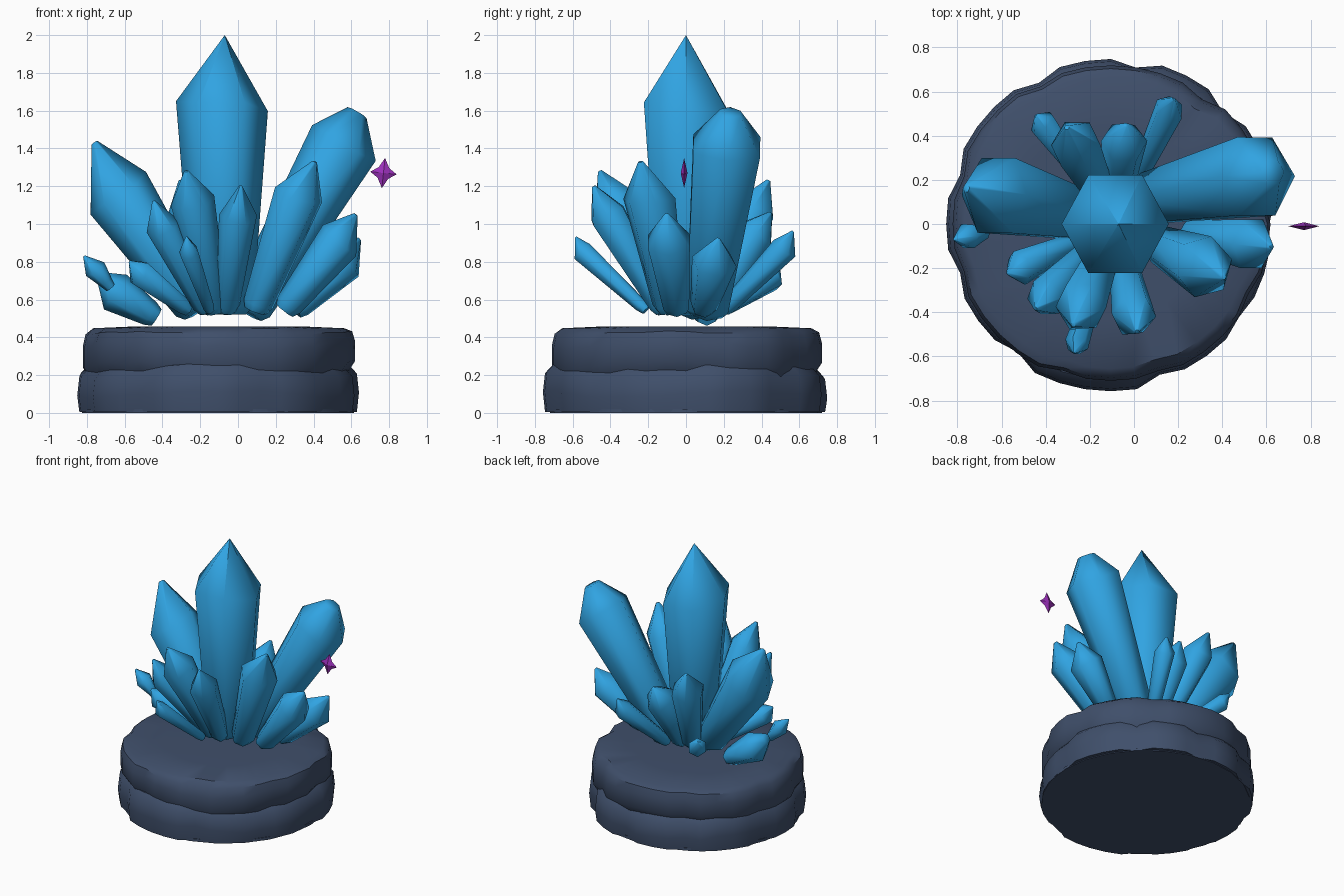
import bpy, bmesh, math, random
from mathutils import Vector

if "Cube" in bpy.data.objects:
    bpy.data.objects.remove(bpy.data.objects["Cube"])

random.seed(4)


def material(name, rgb):
    m = bpy.data.materials.new(name)
    m.diffuse_color = (*rgb, 1)
    m.use_nodes = True
    m.node_tree.nodes["Principled BSDF"].inputs["Base Color"].default_value = m.diffuse_color
    return m


BLUE = material("crystal blue", (0.03, 0.37, 0.76))
ROCK = material("slate rock", (0.05, 0.078, 0.145))
PURPLE = material("spark purple", (0.33, 0.03, 0.5))


def finish(bm, name, mat, angle):
    bmesh.ops.recalc_face_normals(bm, faces=bm.faces)
    me = bpy.data.meshes.new(name)
    bm.to_mesh(me)
    bm.free()
    me.materials.append(mat)
    ob = bpy.data.objects.new(name, me)
    bpy.context.collection.objects.link(ob)
    bpy.ops.object.select_all(action='DESELECT')
    ob.select_set(True)
    bpy.context.view_layer.objects.active = ob
    bpy.ops.object.shade_smooth_by_angle(angle=math.radians(angle))
    return ob


def loft(bm, rows):
    """Skin a stack of equal-length rings and close both ends."""
    rings = [[bm.verts.new(p) for p in row] for row in rows]
    n = len(rings[0])
    for a, b in zip(rings, rings[1:]):
        for i in range(n):
            j = (i + 1) % n
            bm.faces.new((a[i], a[j], b[j], b[i]))
    bm.faces.new(rings[0][::-1])
    bm.faces.new(rings[-1])


def crystal(name, base, shoulder, tip, r, cap=0.1, rot=0, taper=0.62):
    """Six-sided prism widening to an uneven shoulder, then a pointed end."""
    base, shoulder, tip = Vector(base), Vector(shoulder), Vector(tip)
    axis = (shoulder - base).normalized()
    u = Vector((0, 1, 0)).cross(axis).normalized()
    v = axis.cross(u)

    def ring(c, rad, uneven=0.0):
        pts = []
        for i in range(6):
            t = math.radians(60 * i + rot)
            pts.append(c + (u * math.cos(t) + v * math.sin(t) * 1.06) * rad
                       + axis * random.uniform(-uneven, uneven) * rad)
        return pts

    bm = bmesh.new()
    loft(bm, [ring(base - axis * 0.01, r * taper * 0.75),
              ring(base + axis * 0.03, r * taper),
              ring(shoulder, r, 0.15), ring(tip, r * cap)])
    return finish(bm, name + "_crystal", BLUE, 62)


# Crystals with their own lean
crystal("main", (-0.08, 0, 0.53), (-0.085, 0, 1.62), (-0.07, 0, 2), 0.243, 0.0001, taper=0.66)
crystal("right_large", (0.05, 0.11, 0.54), (0.55, 0.215, 1.41), (0.63, 0.235, 1.59), 0.193, 0.3)
crystal("left_fallen", (-0.44, 0.11, 0.51), (-0.65, 0.09, 0.64), (-0.72, 0.06, 0.71), 0.11, 0.35)
crystal("left_bud", (-0.68, -0.04, 0.67), (-0.755, -0.055, 0.76), (-0.815, -0.07, 0.83), 0.06)

# Crystals fanning out of the middle: shoulder x, y, z, tip height, radius, root spread
FAN = {
    "left_large": (-0.625, 0.13, 1.15, 1.43, 0.185, 0.25),
    "front_right": (0.315, -0.195, 1.14, 1.33, 0.135, 0.45),
    "front_left": (-0.24, -0.375, 1.12, 1.28, 0.118, 0.28),
    "front_middle": (0, -0.415, 1.05, 1.2, 0.1, 0.3),
    "front_left_rear": (-0.4, -0.335, 0.99, 1.12, 0.09, 0.3),
    "left_low": (-0.52, -0.2, 0.74, 0.8, 0.078, 0.43),
    "front_thin": (-0.26, -0.545, 0.85, 0.93, 0.055, 0.4),
    "right_middle": (0.535, -0.09, 0.91, 1.05, 0.12, 0.54),
    "right_low": (0.56, 0.15, 0.8, 0.92, 0.115, 0.6),
    "back_thin": (0.16, 0.52, 0.87, 0.96, 0.068, 0.4),
    "back_middle": (-0.045, 0.37, 0.95, 1.06, 0.105, 0.38),
    "back_left": (-0.265, 0.36, 1.07, 1.23, 0.115, 0.34),
    "back_left_low": (-0.415, 0.455, 0.71, 0.77, 0.065, 0.45),
}
for key, (x, y, z, top, r, root) in FAN.items():
    centre = Vector((-0.08, 0, 0))
    out = Vector((x, y, 0)) - centre
    base = centre + out * root + Vector((0, 0, 0.55))
    tip = centre + out + out.normalized() * 0.75 * r + Vector((0, 0, top))
    crystal(key, base, (x, y, z), tip, r, rot=random.choice((0, 15, 30)))

# Rock base: two stacked courses of worn stones
SEG = 40


def course(name, profile, stones, phase, radius):
    joints = [round(SEG * (i + random.uniform(-0.2, 0.2)) / stones + phase) % SEG
              for i in range(stones)]
    size, bulge = [], 0.0
    for i in range(SEG):
        if i in joints:
            bulge = random.uniform(-0.015, 0.015)
            size.append(-0.025)
        else:
            size.append(bulge)
    wave = [0.018 * math.sin(3 * math.tau * i / SEG + phase)
            + random.uniform(-0.008, 0.008) for i in range(SEG)]
    rows = []
    for z, k, move in profile:
        row = []
        for i in range(SEG):
            a = math.tau * i / SEG
            rad = (radius + size[i]) * k
            row.append((-0.105 + rad * math.cos(a), rad * math.sin(a), z + wave[i] * move))
        rows.append(row)
    bm = bmesh.new()
    loft(bm, rows)
    finish(bm, name, ROCK, 40)


# rows: height, radius factor, height waviness
course("lower_stones", [(0.005, 0.985, 0), (0.1, 1, 1), (0.2, 0.985, 1), (0.245, 0.93, 1)],
       9, 0, 0.743)
course("upper_stones", [(0.19, 0.93, 1), (0.25, 0.985, 1), (0.36, 0.985, 1),
                        (0.42, 0.965, 0.5), (0.448, 0.91, 0), (0.458, 0.6, 0)],
       8, 2, 0.735)
bm = bmesh.new()
loft(bm, [[(-0.105 + 0.72 * math.cos(math.tau * i / 24), 0.72 * math.sin(math.tau * i / 24), z)
           for i in range(24)] for z in (0, 0.02)])
finish(bm, "rock_underside", ROCK, 40)

# Four-pointed floating spark
bm = bmesh.new()
centre = Vector((0.77, -0.01, 1.27))
outline = []
for i in range(8):
    a = math.radians(45 * i - 6)
    reach = 0.04 if i % 2 else (0.08 if i % 4 == 2 else 0.07)
    outline.append(bm.verts.new(centre + Vector((math.cos(a) * reach, 0, math.sin(a) * reach))))
for side in (-1, 1):
    peak = bm.verts.new(centre + Vector((0, 0.018 * side, 0)))
    for i in range(8):
        bm.faces.new((outline[i], outline[(i + 1) % 8], peak))
finish(bm, "spark", PURPLE, 20)
